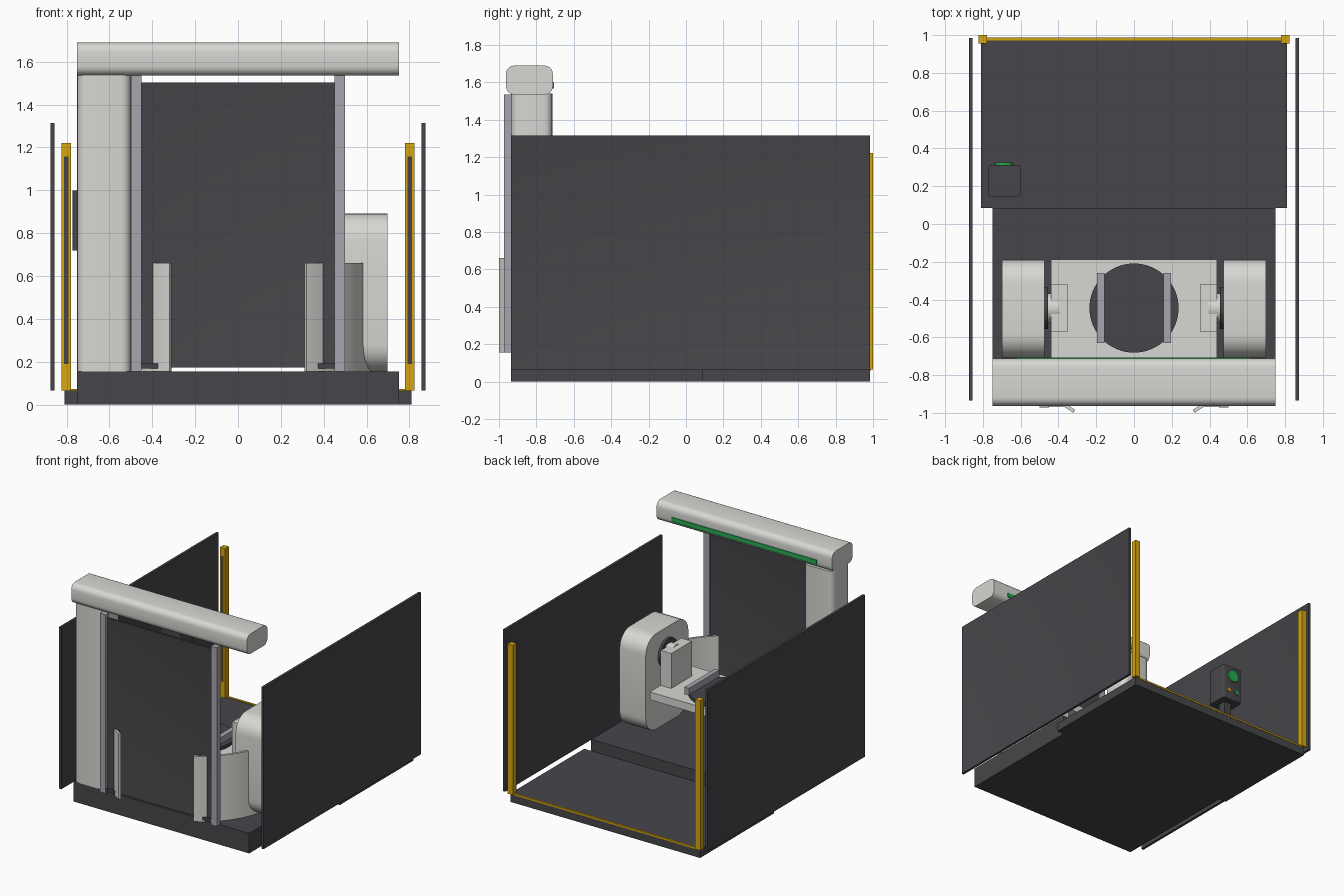
import bpy, bmesh, math
from mathutils import Matrix, Vector

if "Cube" in bpy.data.objects:
    bpy.data.objects.remove(bpy.data.objects["Cube"])


def material(name, rgb):
    m = bpy.data.materials.new(name)
    m.diffuse_color = (*rgb, 1.0)
    m.use_nodes = True
    m.node_tree.nodes["Principled BSDF"].inputs["Base Color"].default_value = m.diffuse_color
    return m


DARK = material("charcoal", (0.062, 0.060, 0.068))
LIGHT = material("light_grey", (0.68, 0.68, 0.65))
STEEL = material("steel_grey", (0.38, 0.38, 0.43))
YELLOW = material("safety_yellow", (0.66, 0.38, 0.006))
GREEN = material("signal_green", (0.02, 0.40, 0.08))
ORANGE = material("button_orange", (0.70, 0.26, 0.01))


def finish(name, bm, mat):
    bmesh.ops.recalc_face_normals(bm, faces=bm.faces)
    me = bpy.data.meshes.new(name)
    bm.to_mesh(me)
    bm.free()
    me.materials.append(mat)
    me.polygons.foreach_set("use_smooth", [True] * len(me.polygons))
    me.set_sharp_from_angle(angle=math.radians(32))
    ob = bpy.data.objects.new(name, me)
    bpy.context.scene.collection.objects.link(ob)
    return ob


def box(name, mat, x, y, z, axis=None, radius=0.0, segments=5):
    """Box from ranges; edges parallel to axis can be rounded."""
    bm = bmesh.new()
    x, y, z = sorted(x), sorted(y), sorted(z)
    size = [r[1] - r[0] for r in (x, y, z)]
    mid = [(r[1] + r[0]) / 2 for r in (x, y, z)]
    bmesh.ops.create_cube(bm, size=1)
    bmesh.ops.scale(bm, vec=size, verts=bm.verts)
    bmesh.ops.translate(bm, vec=mid, verts=bm.verts)
    if axis is not None:
        edges = [e for e in bm.edges
                 if abs((e.verts[0].co - e.verts[1].co).normalized()[axis]) > 0.9]
        bmesh.ops.bevel(bm, geom=edges, offset=radius, segments=segments,
                        profile=0.5, affect='EDGES')
    return finish(name, bm, mat)


def cylinder(name, mat, centre, radius, depth, axis='Z', sides=48):
    bm = bmesh.new()
    bmesh.ops.create_cone(bm, cap_ends=True, segments=sides, radius1=radius,
                          radius2=radius, depth=depth)
    turn = Vector({'X': (1, 0, 0), 'Y': (0, 1, 0), 'Z': (0, 0, 1)}[axis])
    rot = Vector((0, 0, 1)).rotation_difference(turn).to_matrix().to_4x4()
    bmesh.ops.transform(bm, matrix=Matrix.Translation(centre) @ rot, verts=bm.verts)
    return finish(name, bm, mat)


def framed_panel(name, mat, x, y, z, thin, border, recess):
    """Flat panel with an inset recessed field on both large faces."""
    ob = box(name, mat, x, y, z)
    bm = bmesh.new()
    bm.from_mesh(ob.data)
    faces = [f for f in bm.faces if abs(f.normal[thin]) > 0.9]
    bmesh.ops.inset_individual(bm, faces=faces, thickness=border)
    for f in faces:
        bmesh.ops.translate(bm, vec=-f.normal * recess, verts=f.verts)
    bm.to_mesh(ob.data)
    bm.free()
    ob.data.set_sharp_from_angle(angle=math.radians(32))
    return ob


def guard(name, side, centre_y, outer, inner, z0, z1, a0, a1, n=20):
    """Curved shield: ring segment, angles measured from the front."""
    bm = bmesh.new()
    angles = [math.radians(a0 + (a1 - a0) * i / n) for i in range(n + 1)]
    ring = [(outer, a) for a in angles] + [(inner, a) for a in reversed(angles)]
    vs = [bm.verts.new((side * r * math.sin(a), centre_y - r * math.cos(a), z0))
          for r, a in ring]
    m = len(vs)
    top = [bm.verts.new((v.co.x, v.co.y, z1)) for v in vs]
    for i in range(m):
        j = (i + 1) % m
        bm.faces.new((vs[i], vs[j], top[j], top[i]))
    for i in range(n):
        for row in (vs, top):
            bm.faces.new((row[i], row[i + 1], row[m - 2 - i], row[m - 1 - i]))
    return finish(name, bm, LIGHT)


CY, CZ = -0.445, 0.70    # rotation centre of the work table

# Base
box("base_front", DARK, (-0.75, 0.75), (-0.935, 0.085), (0, 0.155))
box("base_rear_floor", DARK, (-0.81, 0.81), (0.085, 0.985), (0, 0.066))

# Gantry: column, overhead beam and its light strip
box("column", LIGHT, (-0.75, -0.50), (-0.935, -0.715), (0.155, 1.54), 2, 0.045)
box("overhead_beam", LIGHT, (-0.75, 0.75), (-0.963, -0.712), (1.535, 1.69), 0, 0.045)
box("beam_light_strip", GREEN, (-0.62, 0.62), (-0.74, -0.707), (1.567, 1.602))

# Door
framed_panel("door", DARK, (-0.45, 0.45), (-0.95, -0.935), (0.173, 1.503), 1, 0.02, 0.003)

for s, side in ((-1, "left"), (1, "right")):
    # Door rails, feet and curved guards
    box(f"door_rail_{side}", STEEL, (s * 0.45, s * 0.50), (-0.972, -0.93), (0.155, 1.535))
    box(f"door_foot_{side}", DARK, (s * 0.372, s * 0.45), (-0.965, -0.945), (0.17, 0.192))
    guard(f"curved_guard_{side}", s, CY, 0.64, 0.622, 0.155, 0.66, 30, 78)

    # Side screens
    framed_panel(f"side_screen_{side}", DARK, (s * 0.855, s * 0.874), (-0.935, 0.985),
                 (0.066, 1.315), 0, 0.02, 0.004)

    # Light curtain posts with sensor slot
    box(f"light_curtain_post_{side}", YELLOW, (s * 0.779, s * 0.823), (0.955, 1.0), (0.066, 1.222))
    box(f"light_curtain_slot_{side}", DARK, (s * 0.791, s * 0.811), (0.952, 0.957), (0.19, 1.157))

    # Drive towers and trunnion arms
    box(f"drive_tower_{side}", LIGHT, (s * 0.475, s * 0.698), (-0.707, -0.187),
        (0.155, 0.893), 0, 0.125, 6)
    cylinder(f"drive_ring_{side}", DARK, (s * 0.466, CY, CZ), 0.11, 0.022, 'X')
    cylinder(f"drive_hub_{side}", LIGHT, (s * 0.43, CY, CZ), 0.077, 0.07, 'X')
    box(f"table_arm_{side}", LIGHT, (s * 0.35, s * 0.44), (-0.57, -0.32), (0.46, 0.77))

    # Clamping rails on the turntable
    box(f"clamp_rail_{side}", STEEL, (s * 0.157, s * 0.195), (-0.63, -0.26), (0.52, 0.575))

# Tilting table and turntable
box("tilting_table", LIGHT, (-0.44, 0.44), (-0.707, -0.187), (0.44, 0.50))
cylinder("turntable", DARK, (0, CY, 0.51), 0.236, 0.03, 'Z', 64)

# Yellow floor threshold
box("floor_threshold", YELLOW, (-0.78, 0.78), (0.972, 0.988), (0.06, 0.073))

# Operator station
box("control_pedestal", DARK, (-0.718, -0.653), (0.195, 0.26), (0.066, 0.725))
box("control_box", DARK, (-0.772, -0.602), (0.145, 0.312), (0.72, 1.0), 2, 0.012, 3)
cylinder("start_button", GREEN, (-0.687, 0.317, 0.92), 0.047, 0.018, 'Y', 32)
cylinder("stop_button", ORANGE, (-0.650, 0.314, 0.795), 0.016, 0.010, 'Y', 20)
cylinder("ready_button", GREEN, (-0.724, 0.314, 0.795), 0.016, 0.010, 'Y', 20)
